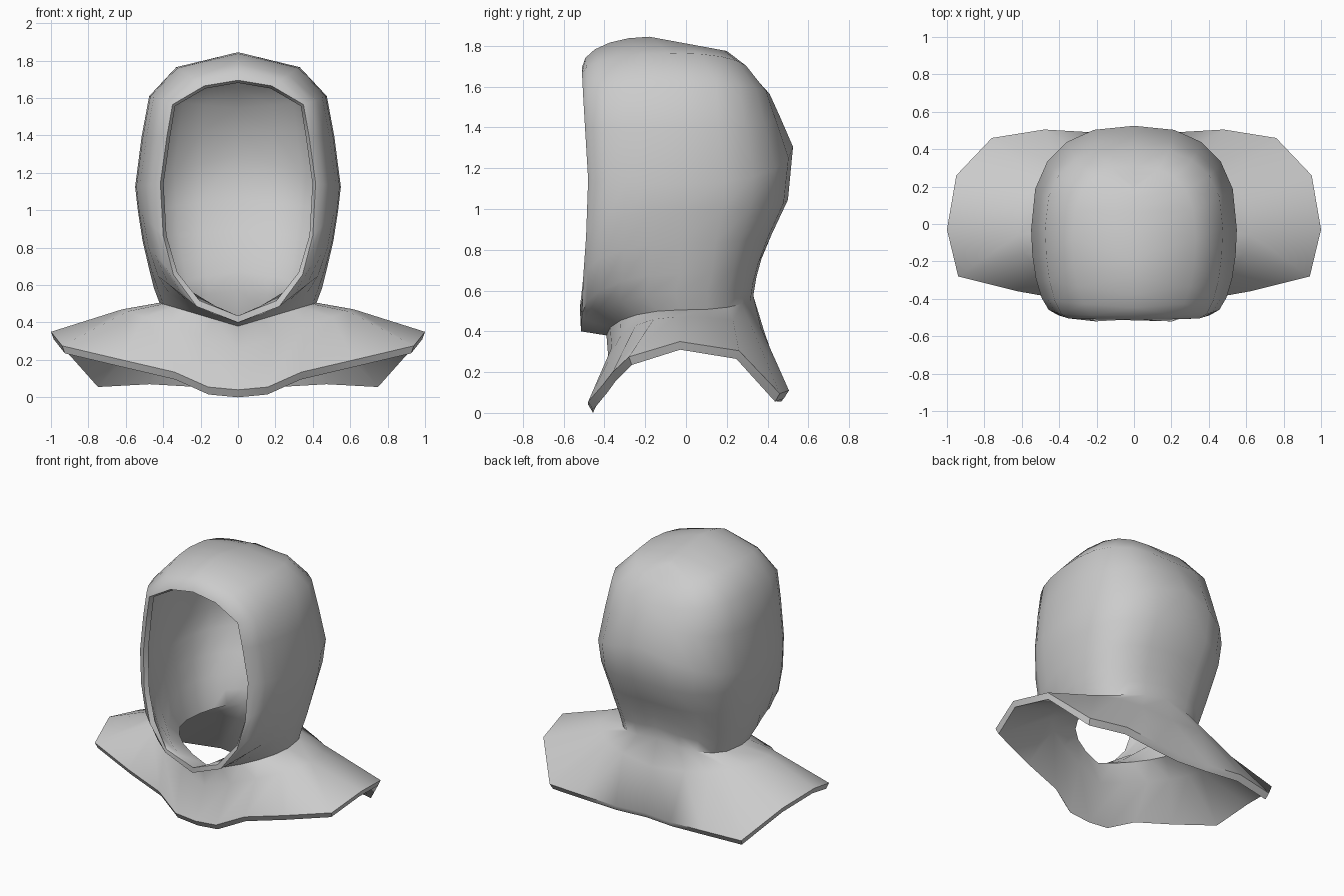
import bpy, bmesh, math

if "Cube" in bpy.data.objects:
    bpy.data.objects.remove(bpy.data.objects["Cube"])

SEG = 5          # segments from front to side, and from side to back
THICK = 0.036

cloth = bpy.data.materials.new("grey_cloth")
cloth.diffuse_color = (0.6, 0.6, 0.6, 1)
cloth.use_nodes = True
cloth.node_tree.nodes["Principled BSDF"].inputs["Base Color"].default_value = cloth.diffuse_color


def half_row(front, side, back, straight=False):
    """Right half of a section: front point, widest point, back (y, z) on the centre line."""
    pts = []
    for k in range(SEG + 1):
        t = math.pi / 2 * k / SEG
        s, c = math.sin(t), math.cos(t)
        pts.append((front[0] + (side[0] - front[0]) * s,
                    side[1] + (front[1] - side[1]) * c,
                    front[2] + (side[2] - front[2]) * s))
    for k in range(1, SEG + 1):
        t = math.pi / 2 * k / SEG
        s, c = math.sin(t) ** 0.8, max(math.cos(t), 0) ** 0.8
        x = 0 if k == SEG else side[0] * c
        rise = s if straight else 1 - math.cos(t)
        pts.append((x, side[1] + (back[0] - side[1]) * s,
                    side[2] + (back[1] - side[2]) * rise))
    return pts


# Lower hem of the shoulder cowl
hem = [(0, -.48, .045), (.16, -.48, .06), (.34, -.41, .14), (.62, -.36, .205),
       (.94, -.28, .28), (1, -.03, .355), (.95, .26, .31), (.76, .46, .10),
       (.48, .505, .115), (.22, .49, .10), (0, .47, .10)]

# Sections from the cowl up to the temples: front edge, side, back
sections = [
    ((0, -.38, .26), (.62, -.06, .475), (.385, .40)),       # shoulder
    ((0, -.39, .385), (.42, -.03, .51), (.33, .58)),        # neck
    ((0, -.515, .405), (.45, -.05, .59), (.345, .67)),      # chin
    ((.22, -.51, .49), (.475, -.03, .69), (.37, .76)),
    ((.345, -.505, .66), (.51, -.03, .84), (.42, .88)),
    ((.40, -.49, .87), (.535, -.03, 1.0), (.50, 1.05)),
    ((.415, -.48, 1.15), (.55, -.03, 1.13), (.525, 1.31)),  # temple
    ((.38, -.495, 1.40), (.515, -.03, 1.40), (.46, 1.46)),
    ((.35, -.505, 1.57), (.475, -.02, 1.615), (.41, 1.57)),
    ((.18, -.51, 1.67), (.33, -.08, 1.77), (.31, 1.68)),
]
crown = half_row((0, -.51, 1.70), (0, -.18, 1.85), (.20, 1.78), straight=True)
rows = [hem] + [half_row(*s) for s in sections] + [crown]

# Right half of the hood and cowl as one sheet
bm = bmesh.new()
grid = [[bm.verts.new(p) for p in row] for row in rows]
for lo, hi in zip(grid, grid[1:]):
    for j in range(2 * SEG):
        bm.faces.new((lo[j], lo[j + 1], hi[j + 1], hi[j]))
mesh = bpy.data.meshes.new("hooded_cowl")
bm.to_mesh(mesh)
bm.free()
mesh.materials.append(cloth)
hood = bpy.data.objects.new("hooded_cowl", mesh)
bpy.context.collection.objects.link(hood)

# Mirror to the left side, then give the cloth its thickness
mirror = hood.modifiers.new("mirror", 'MIRROR')
mirror.use_clip = True
mirror.merge_threshold = 0.001
solid = hood.modifiers.new("thickness", 'SOLIDIFY')
solid.thickness = THICK
solid.offset = -1

bpy.context.view_layer.objects.active = hood
hood.select_set(True)
bpy.ops.object.modifier_apply(modifier="mirror")
outer = [v.co.copy() for v in hood.data.vertices]
bpy.ops.object.modifier_apply(modifier="thickness")

# Turn the inner edge of the hem downwards
verts = hood.data.vertices
for i, co in enumerate(outer):
    if any(abs(abs(co.x) - h[0]) + abs(co.y - h[1]) + abs(co.z - h[2]) < 1e-4 for h in hem):
        verts[i + len(outer)].co = (co.x * .985, co.y * .95, co.z - .04)

bpy.ops.object.shade_smooth_by_angle(angle=math.radians(50))

# Rest the lowest hem point on the ground
low = min(v.co.z for v in verts)
for v in verts:
    v.co.z -= low
